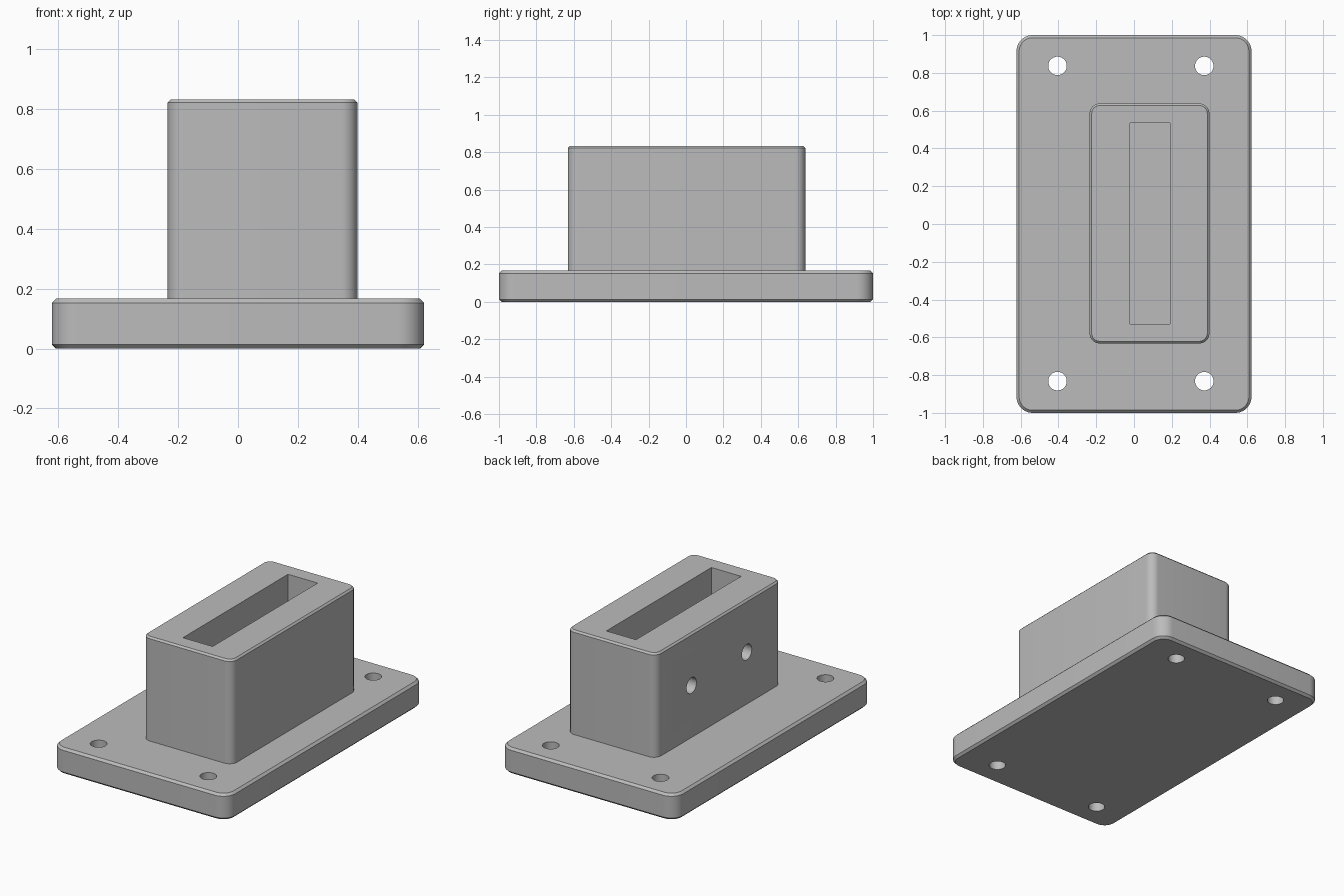
import bpy
import bmesh
from math import pi
from mathutils import Matrix, Vector

cube = bpy.data.objects.get("Cube")
if cube:
    bpy.data.objects.remove(cube, do_unlink=True)

grey = bpy.data.materials.new("plain grey")
grey.use_nodes = True
grey.diffuse_color = (0.5, 0.5, 0.5, 1)
grey.node_tree.nodes["Principled BSDF"].inputs["Base Color"].default_value = (0.5, 0.5, 0.5, 1)

PLATE_TOP = 0.167
BLOCK_TOP = 0.833
BLOCK_X = 0.082


def add_object(name, bm):
    bmesh.ops.recalc_face_normals(bm, faces=bm.faces)
    mesh = bpy.data.meshes.new(name)
    bm.to_mesh(mesh)
    bm.free()
    mesh.materials.append(grey)
    obj = bpy.data.objects.new(name, mesh)
    bpy.context.collection.objects.link(obj)
    return obj


def block(name, size, centre, z0, z1, radius=0, chamfer=0, chamfer_bottom=False):
    """Upright box with rounded corners and chamfered rims."""
    bm = bmesh.new()
    place = Matrix.Translation((centre[0], centre[1], (z0 + z1) / 2))
    scale = Matrix.Diagonal((size[0], size[1], z1 - z0, 1))
    bmesh.ops.create_cube(bm, size=1, matrix=place @ scale)
    if radius:
        upright = [e for e in bm.edges
                   if abs(e.verts[0].co.z - e.verts[1].co.z) > 0.01]
        bmesh.ops.bevel(bm, geom=upright, offset=radius, segments=10,
                        profile=0.5, affect='EDGES')
    if chamfer:
        levels = [z1, z0] if chamfer_bottom else [z1]
        rims = [e for e in bm.edges
                if any(all(abs(v.co.z - z) < 1e-4 for v in e.verts) for z in levels)]
        bmesh.ops.bevel(bm, geom=rims, offset=chamfer, segments=1, affect='EDGES')
    return add_object(name, bm)


def rod(name, start, end, radius):
    """Cylinder between two points, used for drilling."""
    a, b = Vector(start), Vector(end)
    turn = (b - a).to_track_quat('Z', 'Y').to_matrix().to_4x4()
    bm = bmesh.new()
    bmesh.ops.create_cone(bm, cap_ends=True, segments=40, radius1=radius, radius2=radius,
                          depth=(b - a).length,
                          matrix=Matrix.Translation((a + b) / 2) @ turn)
    return add_object(name, bm)


def combine(target, tool, operation):
    mod = target.modifiers.new(operation.lower(), 'BOOLEAN')
    mod.operation = operation
    mod.solver = 'EXACT'
    mod.object = tool
    bpy.context.view_layer.objects.active = target
    bpy.ops.object.modifier_apply(modifier=mod.name)
    bpy.data.objects.remove(tool, do_unlink=True)


# Mounting plate and the raised socket block, fused into one solid
bracket = block("flanged_socket", (1.244, 2.0), (0, 0), 0, PLATE_TOP,
                radius=0.085, chamfer=0.014, chamfer_bottom=True)
socket = block("socket_block", (0.634, 1.27), (BLOCK_X, 0.003), 0.08, BLOCK_TOP,
               radius=0.053, chamfer=0.011)
combine(bracket, socket, 'UNION')

# Rectangular slot open at the top
slot = block("slot_cutter", (0.21, 1.063), (BLOCK_X + 0.003, 0.003), PLATE_TOP, 1)
combine(bracket, slot, 'DIFFERENCE')

# Screw holes through the plate corners
for x in (-0.405, 0.372):
    for y in (-0.832, 0.837):
        combine(bracket, rod("screw_hole", (x, y, -0.1), (x, y, 0.3), 0.049), 'DIFFERENCE')

# Clamp screw holes from the right wall into the slot
for y in (-0.28, 0.28):
    combine(bracket, rod("clamp_hole", (-0.4, y, 0.5), (BLOCK_X, y, 0.5), 0.05), 'DIFFERENCE')

# Smooth corners and bores, crisp edges
bpy.ops.object.select_all(action='DESELECT')
bracket.select_set(True)
bpy.context.view_layer.objects.active = bracket
bpy.ops.object.shade_smooth_by_angle(angle=pi / 6)
